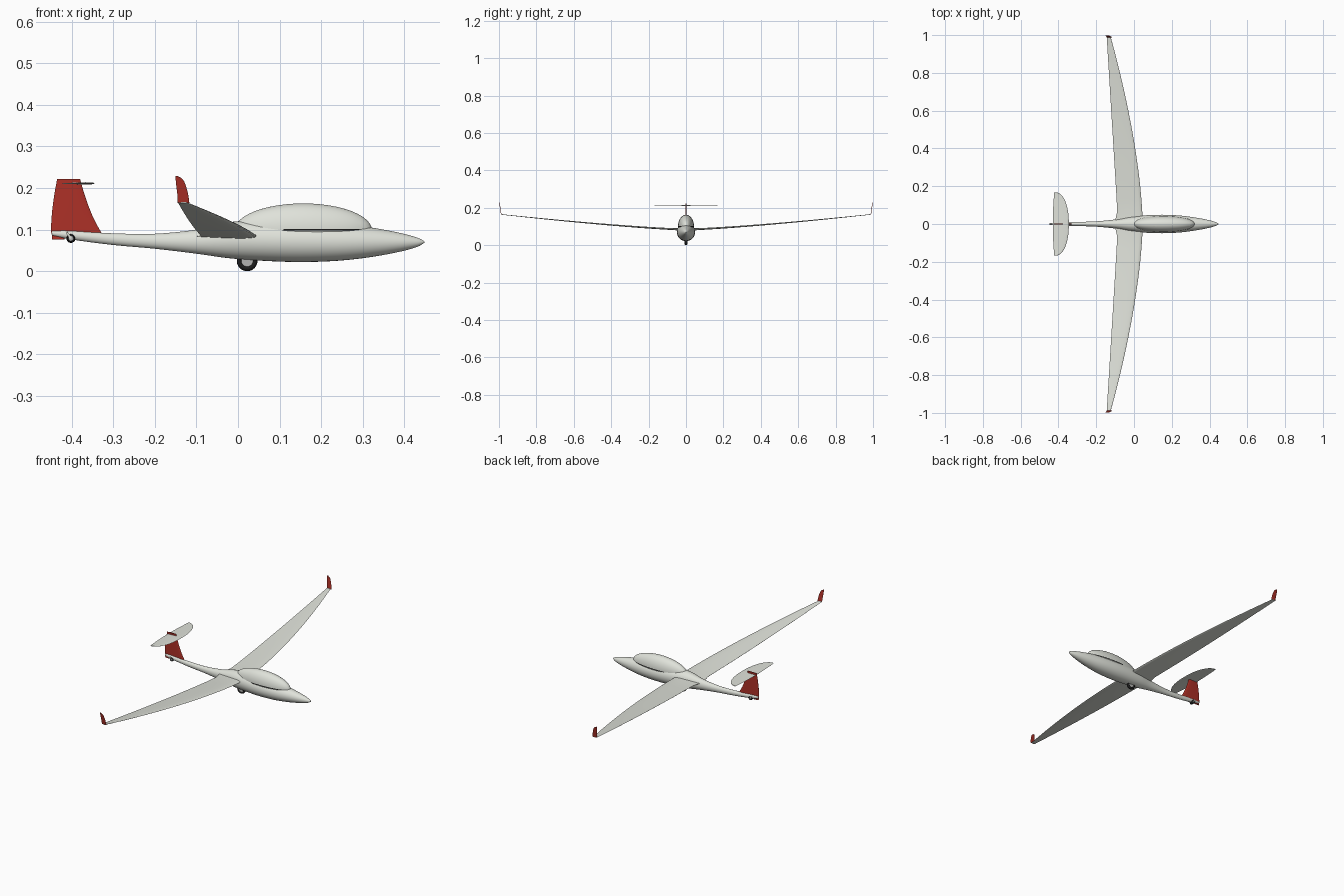
import bpy, bmesh, math
from mathutils import Vector, Matrix

if "Cube" in bpy.data.objects:
    bpy.data.objects.remove(bpy.data.objects["Cube"])


def material(name, colour):
    m = bpy.data.materials.new(name)
    m.use_nodes = True
    m.diffuse_color = (*colour, 1)
    m.node_tree.nodes["Principled BSDF"].inputs["Base Color"].default_value = (*colour, 1)
    return m


WHITE = material("gloss white", (0.74, 0.76, 0.70))
RED = material("signal red", (0.42, 0.03, 0.02))
BLACK = material("rubber black", (0.012, 0.012, 0.012))
GREY = material("hub grey", (0.45, 0.45, 0.44))


def finish(name, bm, *mats, angle=40):
    bmesh.ops.recalc_face_normals(bm, faces=bm.faces)
    mesh = bpy.data.meshes.new(name)
    bm.to_mesh(mesh)
    bm.free()
    obj = bpy.data.objects.new(name, mesh)
    bpy.context.collection.objects.link(obj)
    for m in mats:
        mesh.materials.append(m)
    bpy.ops.object.select_all(action='DESELECT')
    obj.select_set(True)
    bpy.context.view_layer.objects.active = obj
    bpy.ops.object.shade_smooth_by_angle(angle=math.radians(angle))
    return obj


def loft(name, rings, mat):
    """Skin closed rings of points and cap both ends."""
    bm = bmesh.new()
    loops = [[bm.verts.new(p) for p in ring] for ring in rings]
    n = len(loops[0])
    for a, b in zip(loops, loops[1:]):
        for i in range(n):
            j = (i + 1) % n
            bm.faces.new((a[i], a[j], b[j], b[i]))
    bm.faces.new(loops[0])
    bm.faces.new(loops[-1])
    return finish(name, bm, mat)


def smooth(points, steps):
    """Catmull-Rom curve through the points."""
    pts = [Vector(p) for p in points]
    ext = [2 * pts[0] - pts[1]] + pts + [2 * pts[-1] - pts[-2]]
    out = []
    for a, b, c, d in zip(ext, ext[1:], ext[2:], ext[3:]):
        for k in range(steps):
            t = k / steps
            out.append(0.5 * (2 * b + (c - a) * t + (2 * a - 5 * b + 4 * c - d) * t * t
                              + (3 * b - a - 3 * c + d) * t ** 3))
    return out + [pts[-1]]


def airfoil(lead, trail, half, up):
    """Streamlined section from leading to trailing edge."""
    lead, trail, up = Vector(lead), Vector(trail), Vector(up)
    steps = [0.5 - 0.5 * math.cos(math.pi * i / 9) for i in range(10)]

    def height(t):
        return half * (3.1 * (math.sqrt(t) - t) * (1 - 0.25 * t) + 0.05 * t)
    top = [lead.lerp(trail, t) + up * height(t) for t in steps]
    low = [lead.lerp(trail, t) - up * height(t) * 0.8 for t in steps[1:]]
    return top + low[::-1]


# Fuselage: (x, top, bottom, half width)
stations = [(-0.447, 0.097, 0.086, 0.004), (-0.40, 0.097, 0.076, 0.009), (-0.30, 0.091, 0.063, 0.011),
            (-0.20, 0.090, 0.054, 0.014), (-0.10, 0.100, 0.042, 0.024), (-0.02, 0.118, 0.031, 0.038),
            (0.06, 0.122, 0.025, 0.046), (0.15, 0.120, 0.022, 0.049), (0.24, 0.114, 0.025, 0.045),
            (0.32, 0.105, 0.034, 0.035), (0.39, 0.092, 0.047, 0.022), (0.43, 0.081, 0.058, 0.011),
            (0.445, 0.074, 0.066, 0.004), (0.449, 0.071, 0.069, 0.001)]
rings = []
for a in smooth([s[:3] for s in stations], 4):
    rings.append(a)
widths = smooth([(s[3], 0, 0) for s in stations], 4)
loft("fuselage", [[(s.x, w.x * math.cos(t), (s.y + s.z) / 2 + (s.y - s.z) / 2 * math.sin(t))
                   for t in (math.tau * i / 32 for i in range(32))]
                  for s, w in zip(rings, widths)], WHITE)

# Canopy with a dark sill line cut into its lower edge
bm = bmesh.new()
bmesh.ops.create_uvsphere(bm, u_segments=48, v_segments=24, radius=1)
for v in bm.verts:
    v.co.z *= 1 if v.co.z > 0 else 0.3
    v.co = Vector((0.157 + 0.165 * v.co.x, 0.043 * v.co.y, 0.099 + 0.064 * v.co.z))
for co, no in (((0, 0, 0.0975), (0, 0, 1)), ((0, 0, 0.1015), (0, 0, 1)),
               ((0.11, 0, 0), (1, 0, 0)), ((0.295, 0, 0), (1, 0, 0))):
    bmesh.ops.bisect_plane(bm, geom=bm.verts[:] + bm.edges[:] + bm.faces[:], dist=1e-6,
                           plane_co=co, plane_no=no)
for f in bm.faces:
    c = f.calc_center_median()
    f.material_index = int(0.0975 < c.z < 0.1015 and 0.11 < c.x < 0.295)
finish("canopy", bm, WHITE, BLACK)

# Main wing: curved leading edge, straight trailing edge, upswept tips
wing = []
for i in range(-24, 25):
    y = 0.99 * math.sin(i / 24 * math.pi / 2)
    a = abs(y)
    z = 0.083 + 0.083 * a ** 1.3
    root = max(0, 1 - a / 0.09) ** 2
    lead = 0.046 - 0.172 * a ** 1.6
    trail = -0.084 - 0.061 * a - 0.02 * root
    wing.append(airfoil((lead, y, z), (trail, y, z), 0.002 + 0.006 * (1 - a) + 0.004 * root, (0, 0, 1)))
loft("wing", wing, WHITE)

# Winglets
tip_edges = smooth([(-0.117, -0.145, 0.164), (-0.120, -0.146, 0.185), (-0.127, -0.149, 0.21),
                    (-0.134, -0.150, 0.222), (-0.145, -0.150, 0.229)], 3)
for side, label in ((1, "left"), (-1, "right")):
    loft(label + "_winglet",
         [airfoil((e.x, side * (0.988 + 0.15 * (e.z - 0.164)), e.z),
                  (e.y, side * (0.988 + 0.15 * (e.z - 0.164)), e.z), 0.002, (0, 1, 0))
          for e in tip_edges], RED)

# Fin and rudder: (leading x, trailing x, z)
fin = [(-0.418, -0.447, 0.076), (-0.418, -0.448, 0.088), (-0.328, -0.449, 0.092)]
fin += smooth([(-0.330, -0.450, 0.095), (-0.345, -0.449, 0.122), (-0.359, -0.446, 0.155),
               (-0.371, -0.441, 0.19), (-0.380, -0.435, 0.222)], 3)
loft("fin", [airfoil((a, 0, z), (b, 0, z), 0.0045, (0, 1, 0)) for a, b, z in fin], RED)

# Tailplane with rounded leading edge
tail = []
for i in range(-16, 17):
    u = math.sin(i / 16 * math.pi / 2)
    lead = -0.415 + 0.070 * math.sqrt(max(0, 1 - abs(u) ** 2.3))
    tail.append(airfoil((lead, 0.168 * u, 0.211), (-0.430 + 0.008 * u * u, 0.168 * u, 0.211),
                        0.004 - 0.002 * abs(u), (0, 0, 1)))
loft("tailplane", tail, WHITE)


# Wheels: revolved tyre and hub disc
def wheel(name, x, z, radius, half_width):
    major, minor = radius * 0.74, radius * 0.26
    loft_rings = bmesh.new()
    grid = [[loft_rings.verts.new((x + (major + minor * math.cos(t)) * math.cos(p),
                                   half_width * math.sin(t),
                                   z + (major + minor * math.cos(t)) * math.sin(p)))
             for t in (math.tau * k / 12 for k in range(12))]
            for p in (math.tau * k / 32 for k in range(32))]
    for i in range(32):
        for j in range(12):
            a, b = grid[i], grid[(i + 1) % 32]
            k = (j + 1) % 12
            loft_rings.faces.new((a[j], a[k], b[k], b[j]))
    finish(name + "_tyre", loft_rings, BLACK)
    hub = bmesh.new()
    bmesh.ops.create_cone(hub, cap_ends=True, segments=24, radius1=radius * 0.56, radius2=radius * 0.56,
                          depth=half_width * 1.5,
                          matrix=Matrix.Translation((x, 0, z)) @ Matrix.Rotation(math.pi / 2, 4, 'X'))
    finish(name + "_hub", hub, GREY)


wheel("main_wheel", 0.022, 0.025, 0.025, 0.008)
wheel("tail_wheel", -0.402, 0.079, 0.011, 0.012)

# Tail wheel fork arms
for side, label in ((1, "left"), (-1, "right")):
    bm = bmesh.new()
    bmesh.ops.create_cube(bm, size=1, matrix=Matrix.Translation((-0.407, side * 0.011, 0.086))
                          @ Matrix.Rotation(math.radians(-35), 4, 'Y') @ Matrix.Diagonal((0.005, 0.003, 0.018, 1)))
    finish(label + "_tail_fork", bm, WHITE)
